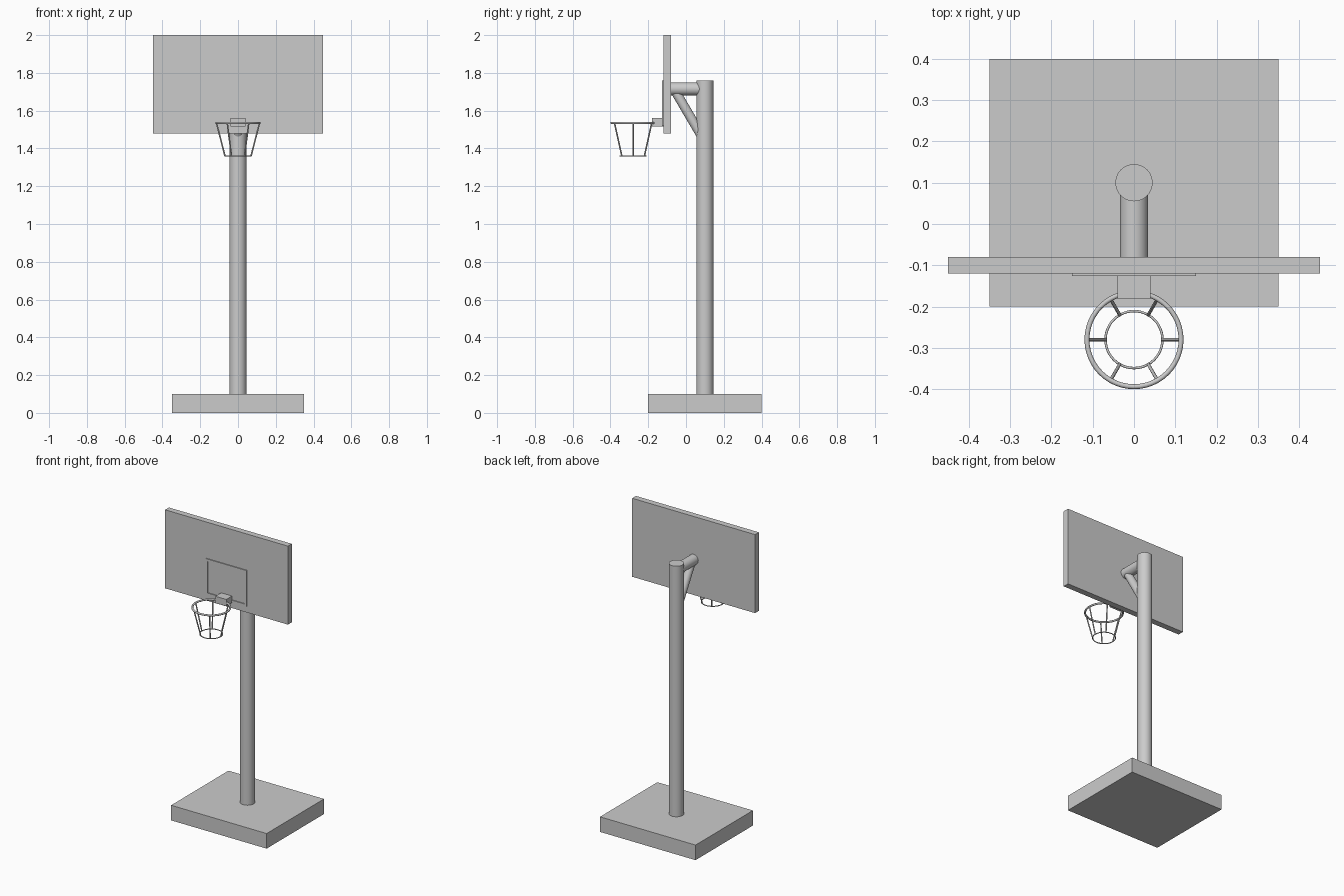
import bpy
import math
from mathutils import Vector

old = bpy.data.objects.get("Cube")
if old:
    bpy.data.objects.remove(old, do_unlink=True)

GREY = (0.6, 0.6, 0.6, 1.0)
grey = bpy.data.materials.new("light grey")
grey.use_nodes = True
grey.diffuse_color = GREY
grey.node_tree.nodes["Principled BSDF"].inputs["Base Color"].default_value = GREY


def finish(name, smooth=False):
    ob = bpy.context.object
    ob.name = name
    ob.data.materials.append(grey)
    if smooth:
        bpy.ops.object.shade_smooth_by_angle(angle=math.radians(40))
    return ob


def box(name, low, high):
    """Box between two opposite corners."""
    low, high = Vector(low), Vector(high)
    bpy.ops.mesh.primitive_cube_add(size=1, location=(low + high) / 2)
    bpy.context.object.scale = high - low
    bpy.ops.object.transform_apply(location=False, rotation=False, scale=True)
    return finish(name)


def rod(name, start, end, radius, sides=32):
    """Round bar between two points."""
    start, end = Vector(start), Vector(end)
    axis = end - start
    bpy.ops.mesh.primitive_cylinder_add(
        vertices=sides, radius=radius, depth=axis.length,
        location=(start + end) / 2,
        rotation=axis.to_track_quat('Z', 'Y').to_euler())
    return finish(name, True)


def ring(name, centre, radius, thickness):
    bpy.ops.mesh.primitive_torus_add(
        location=centre, major_radius=radius, minor_radius=thickness,
        major_segments=48, minor_segments=12)
    return finish(name, True)


# Stand
box("base", (-0.35, -0.2, 0), (0.35, 0.4, 0.1))
rod("pole", (0, 0.1, 0.1), (0, 0.1, 1.76), 0.045, 48)
rod("support_arm", (0, 0.1, 1.715), (0, -0.08, 1.715), 0.034)
rod("diagonal_brace", (0, 0.09, 1.453), (0, -0.055, 1.7), 0.025)

# Backboard with raised target frame
FACE = -0.12
box("backboard", (-0.45, FACE, 1.48), (0.45, -0.08, 2.0))
HALF, LOW, HIGH, BAR, FRONT = 0.15, 1.52, 1.76, 0.015, -0.126
for name, z in (("target_bottom", LOW), ("target_top", HIGH - BAR)):
    box(name, (-HALF, FRONT, z), (HALF, FACE, z + BAR))
for name, x in (("target_right", -HALF), ("target_left", HALF - BAR)):
    box(name, (x, FRONT, LOW + BAR), (x + BAR, FACE, HIGH - BAR))

# Hoop and net
HOOP_Y, RIM_Z, NET_Z = -0.28, 1.535, 1.36
RIM_R, NET_R = 0.114, 0.069
box("rim_bracket", (-0.04, -0.18, 1.515), (0.04, FACE, 1.56))
ring("rim", (0, HOOP_Y, RIM_Z), RIM_R, 0.006)
ring("net_ring", (0, HOOP_Y, NET_Z), NET_R, 0.003)
for i in range(6):
    a = math.radians(60 * i)
    out = Vector((math.cos(a), math.sin(a), 0))
    top = Vector((0, HOOP_Y, RIM_Z)) + out * RIM_R
    bottom = Vector((0, HOOP_Y, NET_Z)) + out * NET_R
    rod(f"net_strand_{i + 1}", top, bottom, 0.004, 12)
